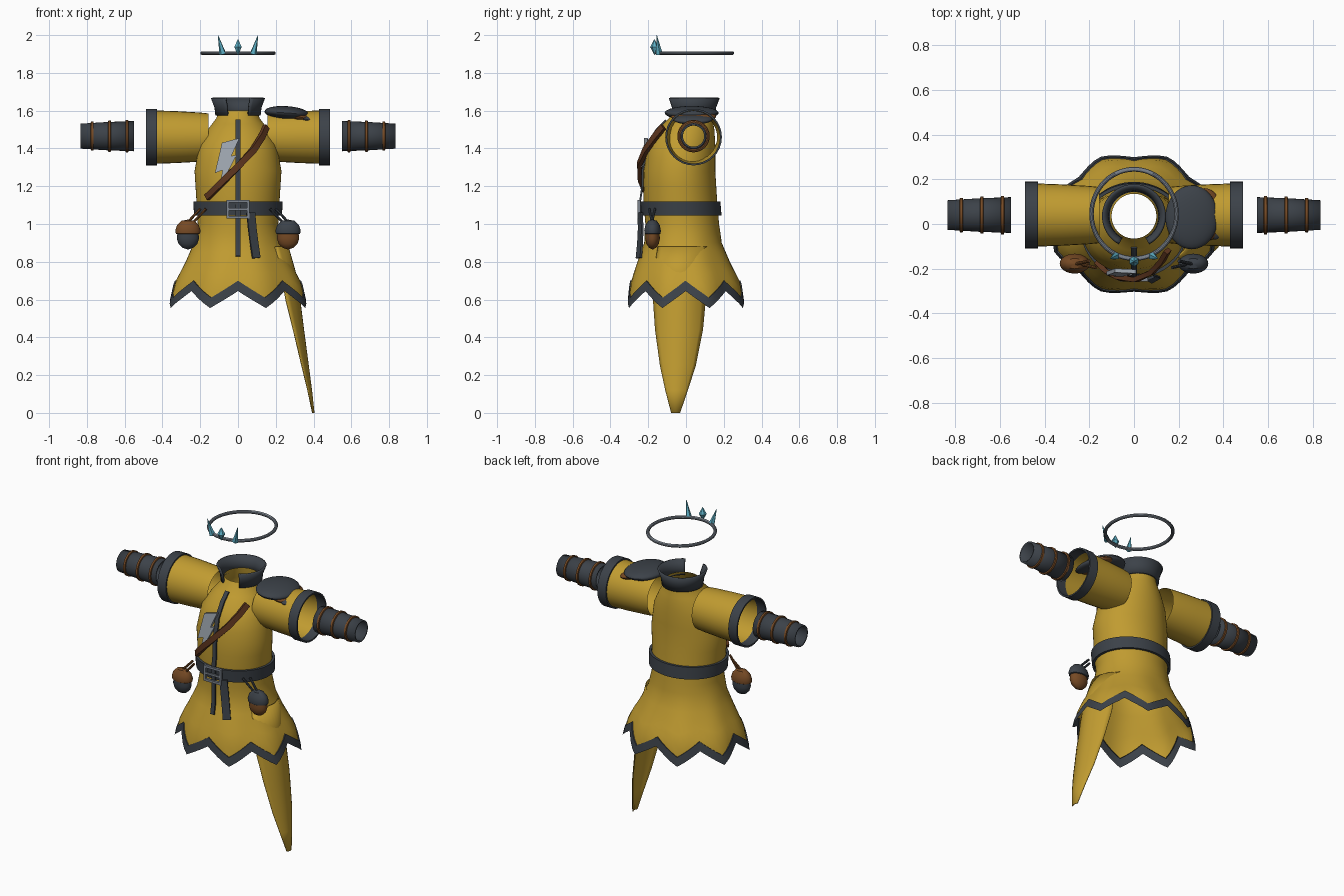
import bpy, bmesh, math
from mathutils import Vector

cube = bpy.data.objects.get("Cube")
if cube:
    bpy.data.objects.remove(cube)


def material(name, *rgb):
    m = bpy.data.materials.new(name)
    m.use_nodes = True
    m.diffuse_color = (*rgb, 1)
    m.node_tree.nodes["Principled BSDF"].inputs["Base Color"].default_value = (*rgb, 1)
    return m


YELLOW = material("yellow cloth", 0.53, 0.33, 0.03)
DARK = material("dark slate leather", 0.045, 0.054, 0.066)
BROWN = material("brown leather", 0.18, 0.068, 0.018)
STRAP = material("dark brown leather", 0.11, 0.036, 0.013)
STEEL = material("steel", 0.2, 0.23, 0.27)
SILVER = material("silver", 0.36, 0.4, 0.45)
CRYSTAL = material("blue crystal", 0.11, 0.43, 0.56)


def finish(name, bm, *mats, smooth=True, thick=0):
    bmesh.ops.recalc_face_normals(bm, faces=bm.faces)
    me = bpy.data.meshes.new(name)
    bm.to_mesh(me)
    bm.free()
    ob = bpy.data.objects.new(name, me)
    bpy.context.collection.objects.link(ob)
    for m in mats:
        me.materials.append(m)
    if thick:
        mod = ob.modifiers.new("thickness", "SOLIDIFY")
        mod.thickness = thick
    if smooth:
        bpy.ops.object.select_all(action="DESELECT")
        ob.select_set(True)
        bpy.context.view_layer.objects.active = ob
        bpy.ops.object.shade_smooth_by_angle(angle=math.radians(40))
    return ob


def loft(name, rings, *mats, around=True, along=False, caps=False, trim_row=None, **kw):
    """Skin a list of equal point rows."""
    bm = bmesh.new()
    rows = [[bm.verts.new(p) for p in r] for r in rings]
    n = len(rows[0])
    for i in range(len(rows) if along else len(rows) - 1):
        a, b = rows[i], rows[(i + 1) % len(rows)]
        for j in range(n if around else n - 1):
            k = (j + 1) % n
            f = bm.faces.new((a[j], a[k], b[k], b[j]))
            f.material_index = int(trim_row is not None and i >= trim_row)
    if caps:
        bm.faces.new(rows[0])
        bm.faces.new(rows[-1])
    return finish(name, bm, *mats, **kw)


def circle_x(x, r, y=0.04, z=1.46, n=32):
    return [(x, y + r * math.cos(2 * math.pi * i / n), z + r * math.sin(2 * math.pi * i / n))
            for i in range(n)]


def ribbon(name, pts, width, thick, mat):
    """Flat band along a path, lying against the front."""
    pts = [Vector(p) for p in pts]
    rings = []
    for i, p in enumerate(pts):
        t = (pts[min(i + 1, len(pts) - 1)] - pts[max(i - 1, 0)]).normalized()
        out = Vector((p.x * 1.5, -0.25, 0))
        side = t.cross(out).normalized() * width / 2
        nrm = side.cross(t).normalized() * thick / 2
        rings.append([p + side + nrm, p - side + nrm, p - side - nrm, p + side - nrm])
    return loft(name, rings, mat, caps=True)


def rod(name, a, b, r0, r1, mat, n=8, smooth=True):
    a, b = Vector(a), Vector(b)
    bm = bmesh.new()
    bmesh.ops.create_cone(bm, cap_ends=True, segments=n, radius1=r0, radius2=r1, depth=(b - a).length)
    bm.transform((b - a).to_track_quat("Z", "Y").to_matrix().to_4x4())
    bmesh.ops.translate(bm, verts=bm.verts, vec=(a + b) / 2)
    return finish(name, bm, mat, smooth=smooth)


def box(name, center, size, mat):
    bm = bmesh.new()
    bmesh.ops.create_cube(bm, size=1)
    bmesh.ops.scale(bm, verts=bm.verts, vec=size)
    bmesh.ops.translate(bm, verts=bm.verts, vec=center)
    return finish(name, bm, mat, smooth=False)


# Robe body: height, half width, front y, back y
PROFILE = [(1.6, .1, -.065, .135), (1.56, .115, -.09, .14), (1.5, .16, -.15, .15),
           (1.42, .205, -.2, .155), (1.28, .23, -.225, .155), (1.12, .22, -.225, .165),
           (1.0, .213, -.215, .175), (.9, .235, -.222, .19), (.8, .28, -.26, .235),
           (.69, .34, -.298, .293), (.54, .375, -.315, .315)]


def section(z):
    for a, b in zip(PROFILE, PROFILE[1:]):
        if z >= b[0]:
            t = min(1, (a[0] - z) / (a[0] - b[0]))
            return [p + (q - p) * t for p, q in zip(a[1:], b[1:])]
    return PROFILE[-1][1:]


def body_point(ang, z, off=0.0):
    rx, f, b = section(z)
    fold = 1 - 0.022 * max(0, min(1, (0.95 - z) / 0.3)) * math.cos(8 * ang)
    return (math.sin(ang) * (rx * fold + off),
            (f + b) / 2 - math.cos(ang) * ((b - f) / 2 * fold + off), z)


def front_y(x, z):
    rx, f, b = section(z)
    return (f + b) / 2 - (b - f) / 2 * math.sqrt(max(0, 1 - (x / rx) ** 2))


N = 64
ANGLES = [2 * math.pi * i / N for i in range(N)]


def hem(ang):
    u = (ang / (math.pi / 4)) % 1
    return 0.555 + 0.09 * abs(2 * u - 1)


rows = [[body_point(a, z) for a in ANGLES]
        for z in (1.6, 1.56, 1.53, 1.5, 1.46, 1.42, 1.35, 1.28, 1.2, 1.12, 1.0, .95, .9, .85, .8)]
for t in (0.35, 0.7, 1):
    rows.append([body_point(a, .8 + (hem(a) + .055 - .8) * t) for a in ANGLES])
rows.append([body_point(a, hem(a) + .055, .006) for a in ANGLES])
rows.append([body_point(a, hem(a), .006) for a in ANGLES])
loft("robe", rows, YELLOW, DARK, trim_row=len(rows) - 3)

# Belt and buckle
loft("belt", [[body_point(a, z, o) for a in ANGLES]
              for z, o in ((1.045, .002), (1.045, .017), (1.12, .017), (1.12, .002))], DARK, along=True)
for s in (-1, 1):
    box("buckle_side", (s * .054, -.25, 1.078), (.015, .016, .098), STEEL)
    box("buckle_bar", (0, -.25, 1.078 + s * .042), (.12, .016, .014), STEEL)
box("buckle_prong", (.0, -.252, 1.078), (.1, .01, .012), STEEL)
ribbon("belt_tail", [(.068, -.243, 1.06), (.075, -.24, .98), (.085, -.243, .9), (.097, -.25, .82)],
       .046, .012, DARK)
ribbon("front_placket", [(0, min(front_y(0, z) - .006, -.243 if z < 1.15 else 0), z)
                         for z in (1.55, 1.5, 1.42, 1.35, 1.28, 1.2, 1.12, 1.0, .9, .83)], .026, .01, DARK)

# Collar, split at the front
arc = [math.radians(28 + 304 * i / 40) for i in range(41)]
loft("collar", [[(r * math.sin(a), .035 - r * math.cos(a), z) for a in arc]
                for z, r in ((1.575, .108), (1.62, .113), (1.67, .132))],
     DARK, around=False, thick=.012)

# Sleeves, cuffs and bracers
for s, side in ((1, "left"), (-1, "right")):
    loft(side + "_sleeve", [circle_x(s * x, r) for x, r in ((.155, .125), (.2, .13), (.32, .137), (.486, .143))],
         YELLOW)
    loft(side + "_cuff", [circle_x(s * x, r) for x, r in ((.428, .14), (.428, .15), (.488, .15), (.488, .14))],
         DARK, along=True)
    loft(side + "_bracer", [circle_x(s * x, r, z=1.465) for x, r in ((.55, .08), (.69, .075), (.834, .066))],
         DARK, thick=.01)
    for x, r in ((.588, .082), (.68, .079), (.772, .073)):
        loft(side + "_bracer_band", [circle_x(s * (x + dx), r + dr, z=1.465)
                                     for dx, dr in ((-.009, -.006), (-.006, .004), (.006, .004), (.009, -.006))],
             BROWN, along=True)

# Layered shoulder guard
for name, c, size, tilt, mat in (
        ("shoulder_plate_top", (.258, .03, 1.588), (.118, .143, .036), 4, DARK),
        ("shoulder_plate_middle", (.315, .04, 1.57), (.085, .12, .028), 14, BROWN),
        ("shoulder_plate_lower", (.36, .035, 1.555), (.062, .105, .024), 16, DARK)):
    bm = bmesh.new()
    bmesh.ops.create_uvsphere(bm, u_segments=32, v_segments=16, radius=1)
    bmesh.ops.scale(bm, verts=bm.verts, vec=size)
    ob = finish(name, bm, mat)
    ob.location = c
    ob.rotation_euler.y = math.radians(tilt)

# Chest strap and bolt ornament
ribbon("chest_strap", [(.15, -.12, 1.515), (.125, -.165, 1.46), (.08, -.215, 1.39), (.01, -.248, 1.315),
                       (-.07, -.24, 1.235), (-.12, -.215, 1.185), (-.165, -.175, 1.14)], .034, .022, STRAP)
bm = bmesh.new()
outline = [(-.085, 1.43), (.008, 1.455), (-.035, 1.36), (-.008, 1.365),
           (-.1, 1.185), (-.082, 1.285), (-.122, 1.27)]
face = bm.faces.new([bm.verts.new((x, -.236 - .25 * x * .3 + .1 * (z - 1.3), z)) for x, z in outline])
extra = bmesh.ops.extrude_face_region(bm, geom=[face])["geom"]
bmesh.ops.translate(bm, verts=[v for v in extra if isinstance(v, bmesh.types.BMVert)], vec=(0, .018, 0))
finish("bolt_ornament", bm, SILVER, smooth=False)

# Acorn pouches hanging from the belt
CAP = [(.002, .07), (.035, .064), (.058, .04), (.067, .012), (.064, -.004), (.054, -.008)]
NUT = [(.056, -.004), (.059, -.03), (.05, -.058), (.03, -.078), (.002, -.088)]
for s, side, cap, nut in ((1, "left", DARK, BROWN), (-1, "right", BROWN, DARK)):
    for part, prof, mat in (("cap", CAP, cap), ("pouch", NUT, nut)):
        loft(f"{side}_acorn_{part}", [[(s * .265 + r * math.sin(a), -.177 - .66 * r * math.cos(a), .953 + z)
                                       for a in ANGLES[::2]] for r, z in prof], mat, caps=True)
    for d in (0, .03):
        rod(side + "_acorn_cord", (s * (.265 - d), -.18, 1.01), (s * (.2 - d), -.165 - d, 1.08),
            .007, .007, cap)

# Long cloth panel on the left hip: height, outer x, centre y, half width, curl
panel = [(.88, .268, -.02, .13, .07), (.75, .305, -.03, .14, .075), (.6, .33, -.035, .14, .075),
         (.44, .35, -.037, .127, .055), (.25, .375, -.043, .095, .035), (.12, .392, -.05, .06, .02),
         (0, .405, -.055, .024, .008)]
loft("hip_panel", [[(x - c * u * u, y + w * u, z) for u in [i / 6 - 1 for i in range(13)]]
                   for z, x, y, w, c in panel], YELLOW, around=False, thick=.006)

# Floating circlet with crystals
bpy.ops.mesh.primitive_torus_add(major_radius=.19, minor_radius=.01, major_segments=64,
                                 minor_segments=10, location=(0, .045, 1.905))
ring = bpy.context.object
ring.name = "circlet"
ring.scale.y = 1.05
ring.data.materials.append(STEEL)
bpy.ops.object.shade_smooth_by_angle()
for z0, z1 in ((1.937, 1.895), (1.937, 1.978)):
    rod("centre_crystal", (0, -.167, z0), (0, -.167, z1), .023, .001, CRYSTAL, 6, False)
for s in (-1, 1):
    rod("side_crystal", (s * .08, -.142, 1.9), (s * .106, -.155, 2.0), .019, .001, CRYSTAL, 5, False)
